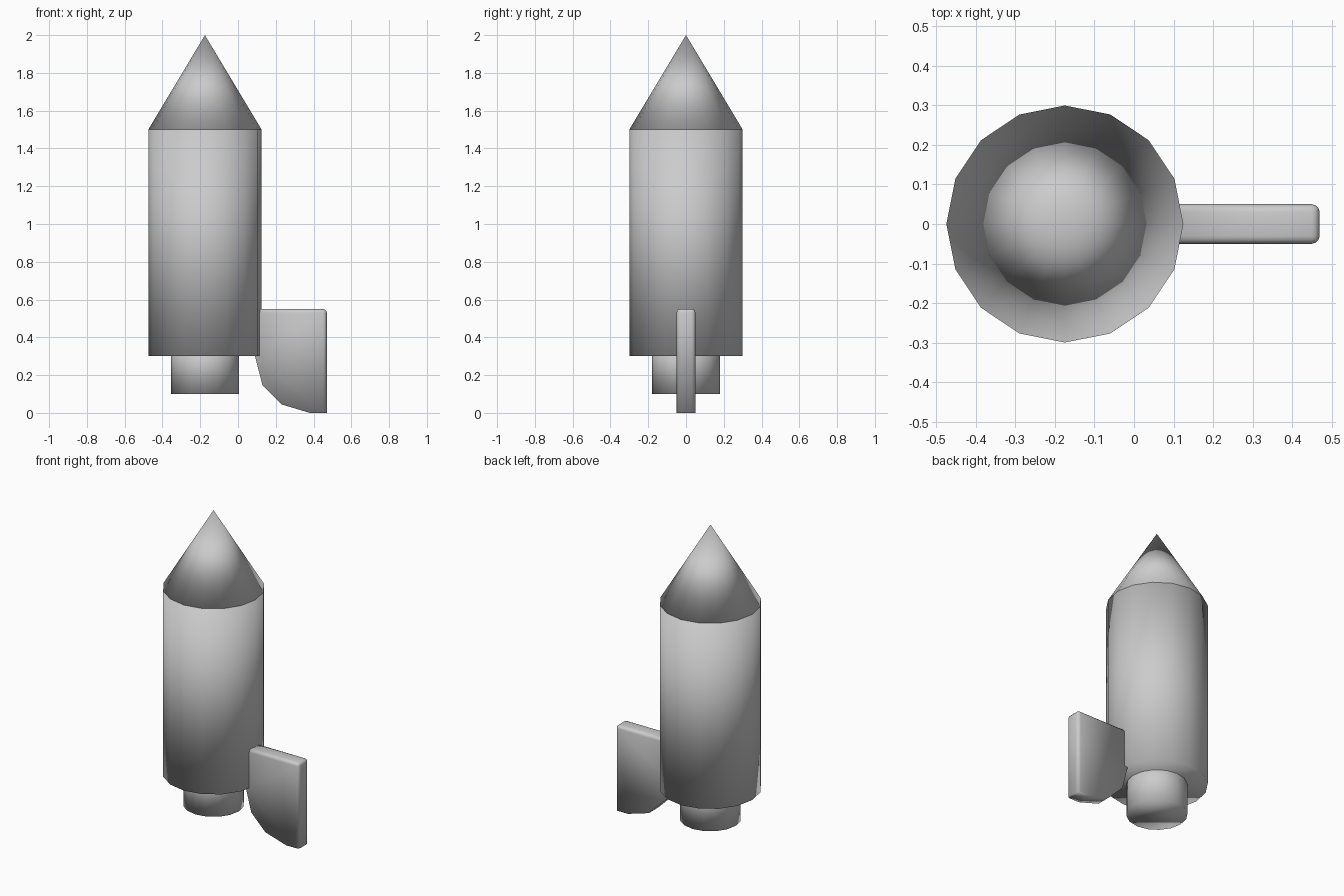
import bpy, bmesh

if "Cube" in bpy.data.objects:
    bpy.data.objects.remove(bpy.data.objects["Cube"])

AXIS_X = -0.175   # rocket axis; the single fin balances it on the other side
SIDES = 16

grey = bpy.data.materials.new("light grey")
grey.diffuse_color = (0.6, 0.6, 0.6, 1)
grey.use_nodes = True
grey.node_tree.nodes["Principled BSDF"].inputs["Base Color"].default_value = grey.diffuse_color


def finish(bm, name):
    """Turn a bmesh into a fully smooth-shaded grey object."""
    bmesh.ops.recalc_face_normals(bm, faces=bm.faces)
    for f in bm.faces:
        f.smooth = True
    mesh = bpy.data.meshes.new(name)
    bm.to_mesh(mesh)
    bm.free()
    mesh.materials.append(grey)
    obj = bpy.data.objects.new(name, mesh)
    bpy.context.collection.objects.link(obj)
    return obj


def round_part(name, r_bottom, r_top, z0, z1):
    """Capped cylinder or cone standing on the rocket axis."""
    bm = bmesh.new()
    bmesh.ops.create_cone(bm, cap_ends=True, segments=SIDES, radius1=r_bottom,
                          radius2=r_top, depth=z1 - z0)
    bmesh.ops.translate(bm, vec=(AXIS_X, 0, (z0 + z1) / 2), verts=bm.verts)
    return finish(bm, name)


# Hull, nose and engine nozzle
round_part("body", 0.3, 0.3, 0.3, 1.5)
round_part("nose_cone", 0.3, 0, 1.5, 2.0)
round_part("nozzle", 0.18, 0.18, 0.1, 0.4)

# Fin: swept profile extruded through its thickness
profile = [(0.07, 0.55), (0.09, 0.3), (0.13, 0.145), (0.23, 0.045),
           (0.38, 0.0), (0.47, 0.0), (0.47, 0.55)]
bm = bmesh.new()
face = bm.faces.new([bm.verts.new((x, -0.05, z)) for x, z in profile])
ext = bmesh.ops.extrude_face_region(bm, geom=[face])
bmesh.ops.translate(bm, vec=(0, 0.1, 0),
                    verts=[v for v in ext["geom"] if isinstance(v, bmesh.types.BMVert)])
bmesh.ops.recalc_face_normals(bm, faces=bm.faces)


# Round the top and outer rims, leaving the swept lower edge crisp
def on_rim(edge):
    a, b = (v.co for v in edge.verts)
    top = min(a.z, b.z) > 0.54
    outer = min(a.x, b.x) > 0.46
    along = abs(a.y - b.y) < 0.001
    return (along and (top or outer)) or (top and outer)


bmesh.ops.bevel(bm, geom=[e for e in bm.edges if on_rim(e)], offset=0.02,
                offset_type='OFFSET', segments=3, profile=0.5, affect='EDGES',
                clamp_overlap=True)
finish(bm, "fin")
